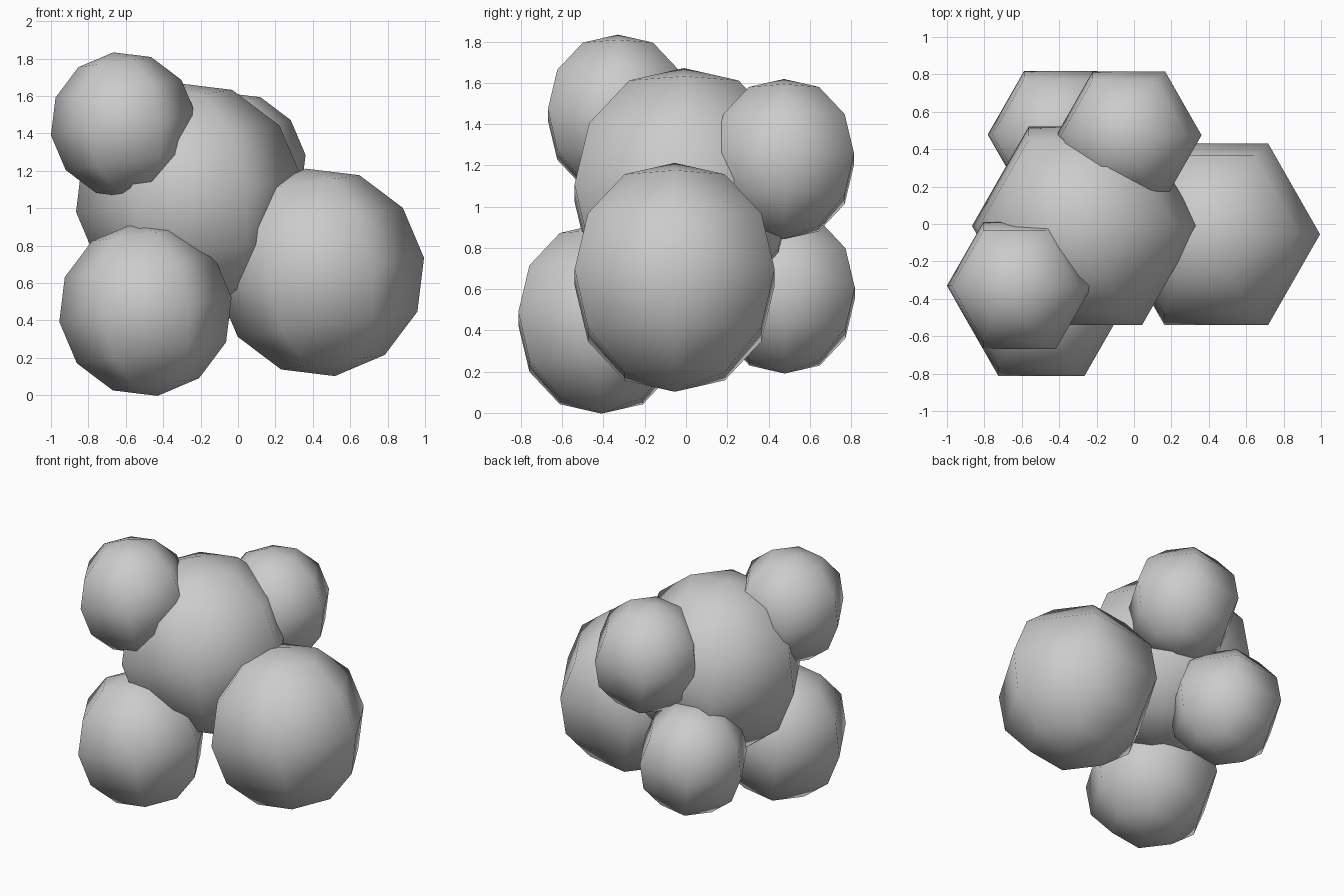
import bpy, bmesh, math
from mathutils import Matrix

if "Cube" in bpy.data.objects:
    bpy.data.objects.remove(bpy.data.objects["Cube"])

TILT = math.radians(-8)


def ball(name, centre, radius):
    """Six-sided, smooth-shaded ball whose pole leans slightly to -x."""
    bm = bmesh.new()
    bmesh.ops.create_uvsphere(bm, u_segments=6, v_segments=6, radius=radius)
    # Turn an equator corner onto the x axis, then lean the whole ball
    v = max(bm.verts, key=lambda p: p.co.xy.length)
    turn = Matrix.Rotation(-math.atan2(v.co.y, v.co.x), 4, 'Z')
    bm.transform(Matrix.Rotation(TILT, 4, 'Y') @ turn)
    for f in bm.faces:
        f.smooth = True
    mesh = bpy.data.meshes.new(name)
    bm.to_mesh(mesh)
    bm.free()
    obj = bpy.data.objects.new(name, mesh)
    obj.location = centre
    bpy.context.collection.objects.link(obj)
    return obj


# Central ball with five balls clustered around it
ball("core_ball", (-0.26, -0.01, 1.065), 0.612)
ball("right_ball", (0.44, -0.055, 0.657), 0.56)
ball("lower_front_ball", (-0.495, -0.41, 0.457), 0.465)
ball("upper_left_ball", (-0.612, -0.33, 1.445), 0.392)
ball("upper_back_ball", (-0.027, 0.475, 1.23), 0.392)
ball("lower_back_ball", (-0.393, 0.478, 0.58), 0.393)
